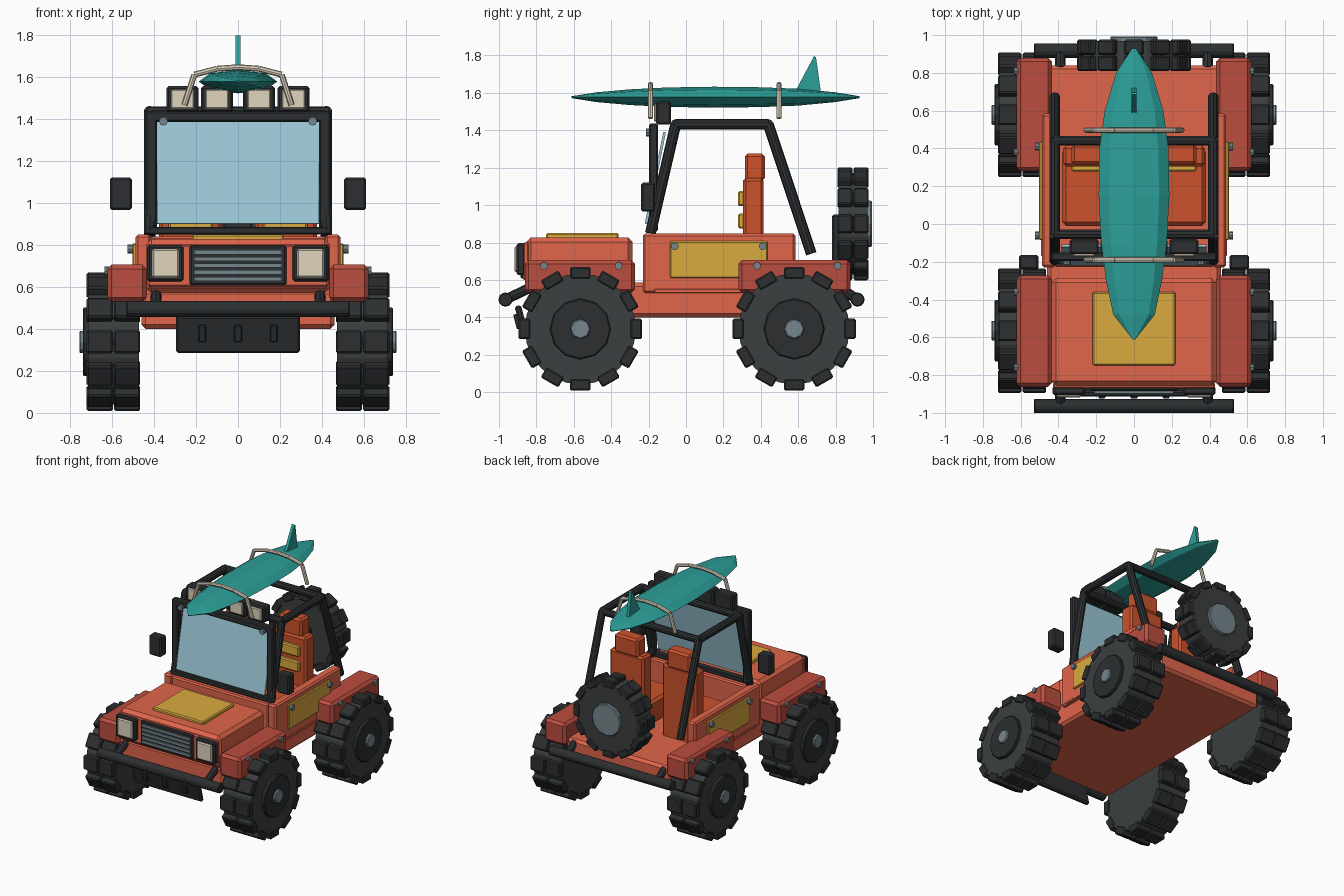
import bpy, bmesh, math
from mathutils import Vector, Matrix

if "Cube" in bpy.data.objects:
    bpy.data.objects.remove(bpy.data.objects["Cube"])


def material(name, r, g, b):
    m = bpy.data.materials.new(name)
    m.diffuse_color = (r, g, b, 1)
    m.use_nodes = True
    m.node_tree.nodes["Principled BSDF"].inputs["Base Color"].default_value = m.diffuse_color
    return m


BODY = material("body_orange", .75, .13, .07)
FENDER = material("fender_red", .5, .075, .05)
SEAT = material("seat_orange", .6, .085, .025)
YELLOW = material("yellow", .7, .4, .05)
TEAL = material("teal", .025, .35, .32)
CREAM = material("cream", .75, .66, .52)
GLASS = material("glass", .33, .58, .68)
DARK = material("dark", .025, .028, .03)
TYRE = material("tyre", .045, .05, .05)
METAL = material("metal", .18, .24, .27)


def finish(name, bm, mat, bevel=0, mirror=False):
    bmesh.ops.recalc_face_normals(bm, faces=bm.faces)
    me = bpy.data.meshes.new(name)
    bm.to_mesh(me)
    bm.free()
    me.materials.append(mat)
    ob = bpy.data.objects.new(name, me)
    bpy.context.collection.objects.link(ob)
    if bevel:
        b = ob.modifiers.new("bevel", 'BEVEL')
        b.width, b.segments = bevel, 1
    if mirror:
        ob.modifiers.new("mirror", 'MIRROR')
    return ob


def add_box(bm, x, y, z, rot=None):
    """x, y, z are (low, high) pairs; rot turns the box about its own centre."""
    c = Vector((sum(x) / 2, sum(y) / 2, sum(z) / 2))
    size = Matrix.Diagonal((x[1] - x[0], y[1] - y[0], z[1] - z[0], 1))
    bmesh.ops.create_cube(bm, size=1, matrix=Matrix.Translation(c) @ (rot or Matrix()) @ size)


def box(name, x, y, z, mat, bevel=.01, mirror=False, tilt=0):
    bm = bmesh.new()
    add_box(bm, x, y, z, Matrix.Rotation(tilt, 4, 'X'))
    return finish(name, bm, mat, bevel, mirror)


def add_rod(bm, a, b, r, sides=10):
    a, b = Vector(a), Vector(b)
    q = (b - a).to_track_quat('Z', 'Y').to_matrix().to_4x4()
    bmesh.ops.create_cone(bm, cap_ends=True, segments=sides, radius1=r, radius2=r,
                          depth=(b - a).length, matrix=Matrix.Translation((a + b) / 2) @ q)


def rods(name, segments, r, mat, sides=10, mirror=False, bevel=0):
    bm = bmesh.new()
    for a, b in segments:
        add_rod(bm, a, b, r, sides)
    return finish(name, bm, mat, bevel, mirror)


def path(points):
    return list(zip(points, points[1:]))


def wheel(name, place, R, w, rim_r, hub_r, rim_mat, mirror):
    """Wheel around local X, outer side at +X; place moves it into position."""
    h = w / 2

    def disc(part, x0, x1, r, sides, mat, bevel=0):
        bm = bmesh.new()
        add_rod(bm, (x0, 0, 0), (x1, 0, 0), r, sides)
        bm.transform(place)
        finish(name + part, bm, mat, bevel, mirror)

    disc("_tyre", -h + .006, h - .006, R * .9, 24, TYRE)
    disc("_rim", 0, h + .018, rim_r, 12, rim_mat, .006)
    if hub_r:
        disc("_hub", 0, h + .035, hub_r, 8, METAL, .006)
    bm = bmesh.new()
    for i in range(12):
        rot = Matrix.Rotation(i * math.tau / 12, 4, 'X')
        for lo, hi in ((-h, -.003), (.003, h)):
            part = bmesh.new()
            add_box(part, (lo, hi), (-R * .165, R * .165), (R * .81, R))
            part.transform(place @ rot)
            tmp = bpy.data.meshes.new("tmp")
            part.to_mesh(tmp)
            part.free()
            bm.from_mesh(tmp)
            bpy.data.meshes.remove(tmp)
    finish(name + "_treads", bm, DARK, .008, mirror)


# Wheels and spare
for n, y in (("front_wheel", -.565), ("rear_wheel", .578)):
    wheel(n, Matrix.Translation((.593, y, .338)), .33, .255, .163, .055, DARK, True)
wheel("spare_wheel", Matrix.Translation((0, .893, .9)) @ Matrix.Rotation(math.pi / 2, 4, 'Z'),
      .302, .165, .125, 0, METAL, False)
box("spare_mount", (-.07, .07), (.78, .84), (.56, .95), DARK)

# Body shell
box("chassis", (-.46, .46), (-.84, .84), (.40, .585), BODY, .02)
box("hood", (-.437, .437), (-.855, -.285), (.57, .827), BODY, .025)
box("tub_wall", (.415, .488), (-.23, .585), (.53, .848), BODY, .012, True)
box("cowl", (-.42, .42), (-.228, -.15), (.56, .84), BODY)
box("sill", (.45, .492), (-.17, .31), (.53, .552), BODY, .004, True)
box("front_fender", (.435, .622), (-.862, -.272), (.53, .706), FENDER, .02, True)
box("rear_fender", (.435, .622), (.28, .88), (.53, .706), FENDER, .02, True)
box("hood_panel", (-.22, .22), (-.748, -.36), (.81, .85), YELLOW, .008)
box("side_panel", (.48, .503), (-.085, .437), (.61, .807), YELLOW, .006, True)
rods("panel_bolt", [((.49, y, .78), (.525, y, .78)) for y in (-.06, .41)], .021, METAL, 8, True)
rods("fender_bolt", [((.6, y, .675), (.635, y, .675)) for y in (-.76, -.36, .38, .81)],
     .021, METAL, 8, True)

# Grille and headlights
box("grille_frame", (-.43, .43), (-.872, -.84), (.60, .80), BODY, .008)
box("grille", (-.23, .23), (-.885, -.85), (.607, .797), DARK, .008)
bm = bmesh.new()
for i in range(5):
    z = .637 + i * .032
    add_box(bm, (-.21, .21), (-.897, -.87), (z - .010, z + .010))
finish("grille_bars", bm, METAL)
box("headlight_housing", (.26, .432), (-.905, -.86), (.625, .797), DARK, .01, True)
box("headlight_lens", (.28, .41), (-.918, -.89), (.643, .78), CREAM, .008, True)

# Bumpers and skid plate
for n, y, yb in (("front", -.965, -.83), ("rear", .917, .82)):
    rods(n + "_bumper", [((-.53, y, .495), (.53, y, .495))], .038, DARK, 12, bevel=.005)
    rods(n + "_bumper_bracket", [((.39, y, .495), (.39, yb, .56))], .027, DARK, 8, True)
box("skid_plate", (-.295, .295), (-.895, -.86), (.285, .465), DARK, .01, tilt=.25)
bm = bmesh.new()
for x in (-.17, 0, .17):
    add_box(bm, (x - .018, x + .018), (-.915, -.875), (.34, .42), Matrix.Rotation(.25, 4, 'X'))
finish("skid_ribs", bm, DARK, .004)

# Seats
box("seat_cushion", (.08, .38), (-.01, .40), (.57, .76), SEAT, .02, True)
box("seat_back", (.08, .375), (.305, .415), (.57, 1.145), SEAT, .015, True)
box("headrest", (.125, .33), (.315, .422), (1.13, 1.275), SEAT, .015, True)
for i, z in enumerate((.875, .995)):
    box(f"seat_stripe_{i}", (.12, .33), (.278, .315), (z, z + .08), YELLOW, .008, True)

# Roll cage
cage = [(.42, -.19, .85), (.42, -.055, 1.432), (.42, .44, 1.432), (.42, .67, .74)]
rods("roll_cage_side", path(cage), .029, DARK, 10, True)
rods("roll_cage_crossbars", [((-.43, y, 1.432), (.43, y, 1.432)) for y in (-.055, .44)], .027, DARK)

# Windscreen
box("windscreen_post", (.385, .44), (-.197, -.15), (.86, 1.42), DARK, .008, True)
box("windscreen_top", (-.44, .44), (-.197, -.15), (1.385, 1.435), DARK, .008)
box("windscreen_base", (-.43, .43), (-.215, -.165), (.85, .885), DARK, .006)
box("windscreen_glass", (-.385, .385), (-.171, -.157), (.895, 1.395), GLASS, 0, tilt=-.2)
rods("windscreen_bolt", [((.355, -.18, 1.388), (.355, -.215, 1.388))], .021, METAL, 8, True)
box("mirror", (.505, .61), (-.24, -.165), (.965, 1.12), DARK, .01, True)

# Roof lights
for n, x in (("inner", .1), ("outer", .264)):
    box(n + "_roof_light", (x - .077, x + .077), (-.16, -.08), (1.43, 1.555), DARK, .01, True)
    box(n + "_roof_lens", (x - .055, x + .055), (-.172, -.15), (1.447, 1.54), CREAM, .006, True)

# Surfboard: eight-sided sections lofted along y as (y, half width, half thickness)
stations = [(-.612, .006, .005), (-.48, .11, .026), (-.30, .148, .042), (-.10, .174, .052),
            (.15, .187, .056), (.40, .183, .053), (.60, .155, .045), (.80, .095, .026),
            (.928, .012, .005)]
bm = bmesh.new()
rings = [[bm.verts.new((w * math.cos(k * math.tau / 8), y, 1.577 + t * math.sin(k * math.tau / 8)))
          for k in range(8)] for y, w, t in stations]
for a, b in zip(rings, rings[1:]):
    for k in range(8):
        bm.faces.new((a[k], a[k - 1], b[k - 1], b[k]))
bm.faces.new(rings[0])
bm.faces.new(rings[-1])
finish("surfboard", bm, TEAL)

# Surfboard fin
bm = bmesh.new()
side = bm.faces.new([bm.verts.new((-.012, y, z)) for y, z in
                     ((.58, 1.60), (.685, 1.797), (.695, 1.79), (.722, 1.60))])
ext = bmesh.ops.extrude_face_region(bm, geom=[side])
bmesh.ops.translate(bm, vec=(.024, 0, 0), verts=[v for v in ext["geom"] if isinstance(v, bmesh.types.BMVert)])
finish("surfboard_fin", bm, TEAL)

# Straps over the board
for n, y in (("front", -.19), ("rear", .497)):
    pts = [(.255, y, 1.465), (.208, y, 1.61), (.1, y, 1.638), (0, y, 1.645)]
    rods(n + "_strap", path(pts), .014, CREAM, 8, True)
